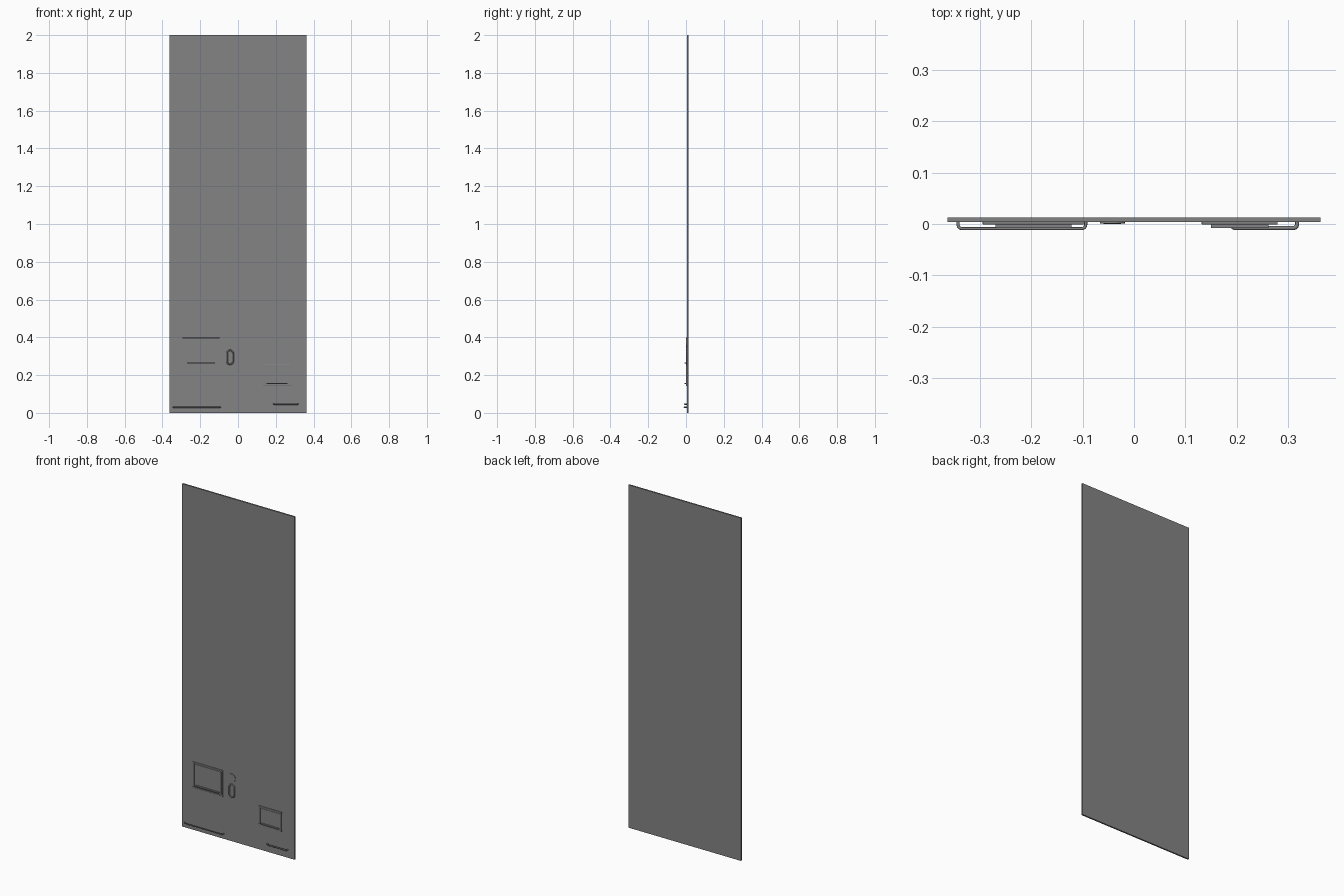
import bpy
import math

if "Cube" in bpy.data.objects:
    bpy.data.objects.remove(bpy.data.objects["Cube"], do_unlink=True)

grey = bpy.data.materials.new("mid_grey")
grey.use_nodes = True
COLOUR = (0.23, 0.23, 0.23, 1)
grey.diffuse_color = COLOUR
grey.node_tree.nodes["Principled BSDF"].inputs["Base Color"].default_value = COLOUR

FACE = 0.004   # front plane of the panel
BACK = 0.013


def box(name, x0, x1, y0, y1, z0, z1, bevel=0):
    bpy.ops.mesh.primitive_cube_add(
        size=1, location=((x0 + x1) / 2, (y0 + y1) / 2, (z0 + z1) / 2))
    ob = bpy.context.object
    ob.name = name
    ob.scale = (x1 - x0, y1 - y0, z1 - z0)
    bpy.ops.object.transform_apply(location=False, rotation=False, scale=True)
    ob.data.materials.append(grey)
    if bevel:
        mod = ob.modifiers.new("soft_edges", "BEVEL")
        mod.width, mod.segments = bevel, 2
    return ob


def tube(name, points, radius, closed=False):
    curve = bpy.data.curves.new(name, "CURVE")
    curve.dimensions = "3D"
    curve.bevel_depth, curve.bevel_resolution = radius, 2
    curve.use_fill_caps = True
    spline = curve.splines.new("POLY")
    spline.points.add(len(points) - 1)
    for p, co in zip(spline.points, points):
        p.co = (*co, 1)
    spline.use_cyclic_u = closed
    spline.use_smooth = True
    curve.materials.append(grey)
    ob = bpy.data.objects.new(name, curve)
    bpy.context.collection.objects.link(ob)
    return ob


def pull_handle(name, x0, x1, z, radius):
    # bar standing off the panel, with rounded corners returning to it
    front, r = -0.012 + radius, 0.008
    arc = [math.radians(a) for a in range(0, 91, 15)]
    left = [(x0 + r - r * math.cos(a), front + r - r * math.sin(a), z) for a in arc]
    right = [(x1 - r + r * math.cos(a), front + r - r * math.sin(a), z) for a in arc]
    path = [(x0, FACE + 0.002, z)] + left + right[::-1] + [(x1, FACE + 0.002, z)]
    tube(name, path, radius)


def hatch(name, x0, x1, z0, z1, rim, lip_x0, lip_x1, lip_z):
    # rails overhang the slimmer side posts; a pull lip sits near the bottom
    front = -0.001
    for part, z in (("bottom_rail", z0), ("top_rail", z1 - rim)):
        box(f"{name}_{part}", x0, x1, front, FACE + 0.001, z, z + rim, 0.0015)
    for part, x in (("right_post", x0 + 0.003), ("left_post", x1 - 0.003 - rim)):
        box(f"{name}_{part}", x, x + rim, front + 0.001, FACE + 0.001,
            z0 + rim / 2, z1 - rim / 2)
    box(f"{name}_flap", x0 + 0.012, x1 - 0.012, 0.002, FACE + 0.001,
        z0 + rim + 0.005, z1 - rim - 0.005)
    box(f"{name}_lip", lip_x0, lip_x1, -0.008, FACE, lip_z - 0.003, lip_z + 0.003)


# Main panel
box("panel", -0.363, 0.363, FACE, BACK, 0, 2)

# Hatches
hatch("large_hatch", -0.295, -0.098, 0.245, 0.398, 0.007, -0.27, -0.122, 0.264)
hatch("small_hatch", 0.132, 0.28, 0.143, 0.256, 0.008, 0.15, 0.262, 0.156)

# Pull handles
pull_handle("right_handle", -0.343, -0.094, 0.030, 0.003)
pull_handle("left_handle", 0.19, 0.318, 0.047, 0.004)

# Round button
bpy.ops.mesh.primitive_cylinder_add(
    vertices=32, radius=0.024, depth=0.004, location=(-0.042, 0.003, 0.37),
    rotation=(math.pi / 2, 0, 0))
button = bpy.context.object
button.name = "round_button"
button.data.materials.append(grey)
bpy.ops.object.shade_smooth_by_angle()

# Pill-shaped ring
ring = []
for i in range(24):
    a = math.tau * (i + 0.5) / 24
    shift = math.copysign(0.021, math.sin(a))
    ring.append((-0.042 + 0.016 * math.cos(a), FACE, 0.294 + shift + 0.016 * math.sin(a)))
tube("pill_ring", ring, 0.004, closed=True)
